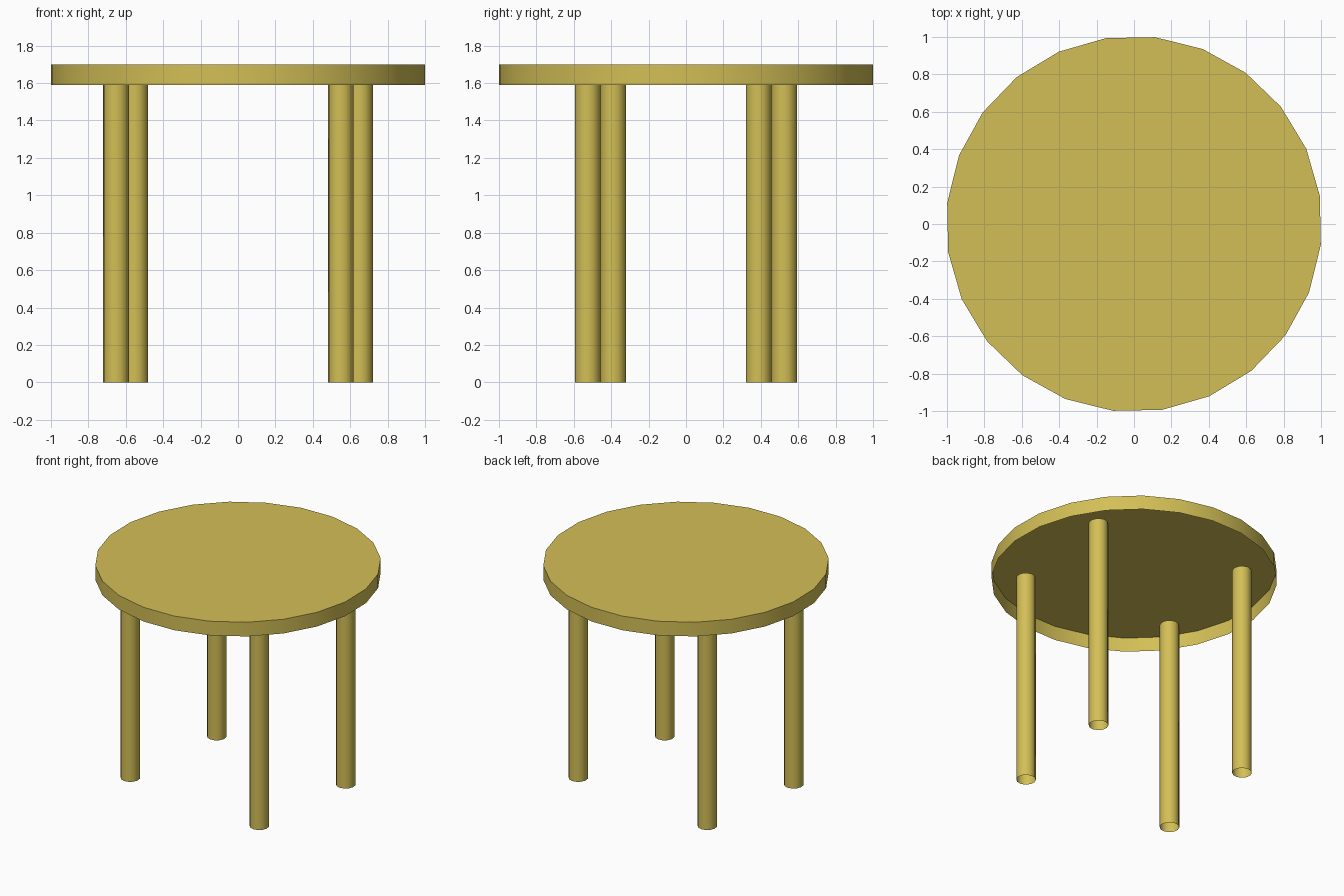
import bpy, math
from mathutils import Matrix

cube = bpy.data.objects.get("Cube")
if cube:
    bpy.data.objects.remove(cube, do_unlink=True)

import bmesh

TURN = math.radians(-6.4)   # whole table is turned slightly about z
TOP_Z, RIM_Z, LEG_TOP = 1.70, 1.59, 1.64

wood = bpy.data.materials.new("golden wood")
wood.use_nodes = True
colour = (0.65, 0.52, 0.093, 1)
wood.diffuse_color = colour
wood.node_tree.nodes["Principled BSDF"].inputs["Base Color"].default_value = colour


def open_cylinder(name, x, y, z0, z1, radius, sides, top_cap):
    """Thin-walled upright cylinder with an open bottom."""
    bm = bmesh.new()
    place = Matrix.Translation((x, y, (z0 + z1) / 2)) @ Matrix.Rotation(TURN, 4, 'Z')
    bmesh.ops.create_cone(bm, cap_ends=True, segments=sides, radius1=radius,
                          radius2=radius, depth=z1 - z0, matrix=place)
    bm.normal_update()
    caps = [f for f in bm.faces
            if f.normal.z < -0.9 or (f.normal.z > 0.9 and not top_cap)]
    bmesh.ops.delete(bm, geom=caps, context='FACES_ONLY')
    mesh = bpy.data.meshes.new(name)
    bm.to_mesh(mesh)
    bm.free()
    mesh.materials.append(wood)
    obj = bpy.data.objects.new(name, mesh)
    bpy.context.collection.objects.link(obj)
    bpy.ops.object.select_all(action='DESELECT')
    obj.select_set(True)
    bpy.context.view_layer.objects.active = obj
    bpy.ops.object.shade_smooth_by_angle(angle=math.radians(40))
    return obj


# Round table top: a shallow shell, open underneath
open_cylinder("table_top", 0, 0, RIM_Z, TOP_Z, 1.005, 24, True)

# Four tubular legs, opposite ones in pairs
for side, s in (("left", 1), ("right", -1)):
    back_or_front = ("back", "front") if s > 0 else ("front", "back")
    for row, (x, y) in zip(back_or_front, ((0.652, 0.389), (0.55, -0.525))):
        open_cylinder(f"{row}_{side}_leg", s * x, s * y, 0, LEG_TOP, 0.069, 12, False)
